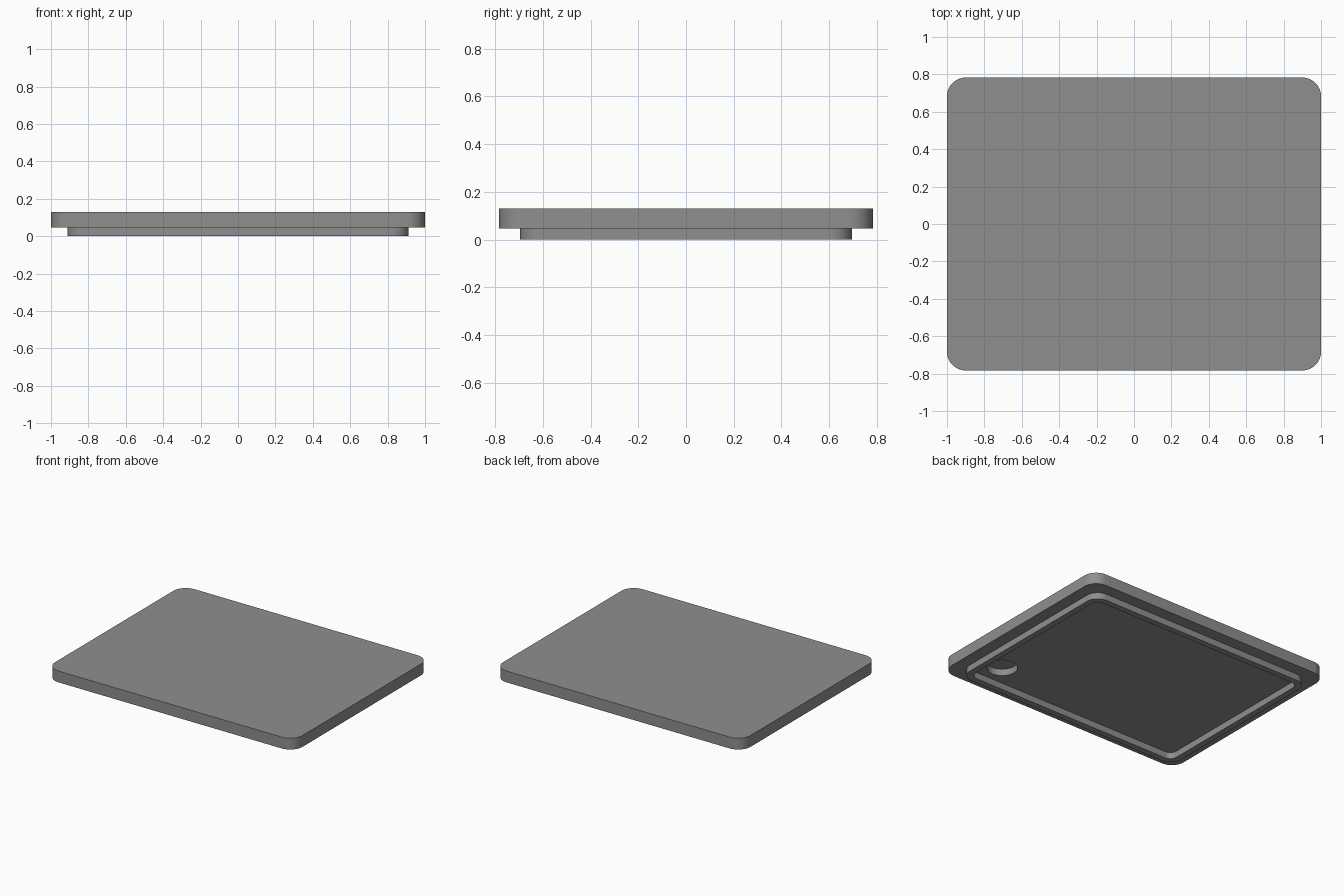
import bpy, bmesh, math

if "Cube" in bpy.data.objects:
    bpy.data.objects.remove(bpy.data.objects["Cube"])

grey = bpy.data.materials.new("mid_grey")
grey.diffuse_color = (0.275, 0.275, 0.275, 1)
grey.use_nodes = True
grey.node_tree.nodes["Principled BSDF"].inputs["Base Color"].default_value = grey.diffuse_color


def rounded_loop(bm, hx, hy, r, z, steps=10):
    """Ring of vertices along a rounded rectangle."""
    ring = []
    for q, (sx, sy) in enumerate([(1, 1), (-1, 1), (-1, -1), (1, -1)]):
        for i in range(steps + 1):
            a = math.pi / 2 * (q + i / steps)
            ring.append(bm.verts.new((sx * (hx - r) + r * math.cos(a),
                                      sy * (hy - r) + r * math.sin(a), z)))
    return ring


# Lid body: wide plate, stepped-in lip, recess inside the lip
profile = [  # half width, half depth, corner radius, height
    (1.0, 0.783, 0.10, 0.13),
    (1.0, 0.783, 0.10, 0.047),
    (0.912, 0.695, 0.09, 0.047),
    (0.912, 0.695, 0.09, 0.0),
    (0.868, 0.651, 0.05, 0.0),
    (0.868, 0.651, 0.05, 0.047),
]
bm = bmesh.new()
rings = [rounded_loop(bm, *p) for p in profile]
bm.faces.new(rings[0])
bm.faces.new(rings[-1])
for a, b in zip(rings, rings[1:]):
    for i in range(len(a)):
        j = (i + 1) % len(a)
        bm.faces.new((a[i], a[j], b[j], b[i]))
bmesh.ops.recalc_face_normals(bm, faces=bm.faces)
mesh = bpy.data.meshes.new("lid")
bm.to_mesh(mesh)
bm.free()
mesh.materials.append(grey)
lid = bpy.data.objects.new("lid", mesh)
bpy.context.collection.objects.link(lid)

# Round blind pocket in one corner of the underside
bpy.ops.mesh.primitive_cylinder_add(vertices=48, radius=0.102, depth=0.10,
                                    location=(0.724, -0.495, 0.045))
cutter = bpy.context.object
cutter.name = "pocket_cutter"
cutter.data.materials.append(grey)
cutter.hide_render = True
cutter.display_type = 'WIRE'
cut = lid.modifiers.new("pocket", 'BOOLEAN')
cut.operation = 'DIFFERENCE'
cut.solver = 'EXACT'
cut.object = cutter

# Apply the cut, then smooth the rounded walls only
bpy.ops.object.select_all(action='DESELECT')
bpy.context.view_layer.objects.active = lid
lid.select_set(True)
bpy.ops.object.modifier_apply(modifier=cut.name)
bpy.data.objects.remove(cutter)
bpy.ops.object.shade_smooth_by_angle(angle=math.radians(30))
